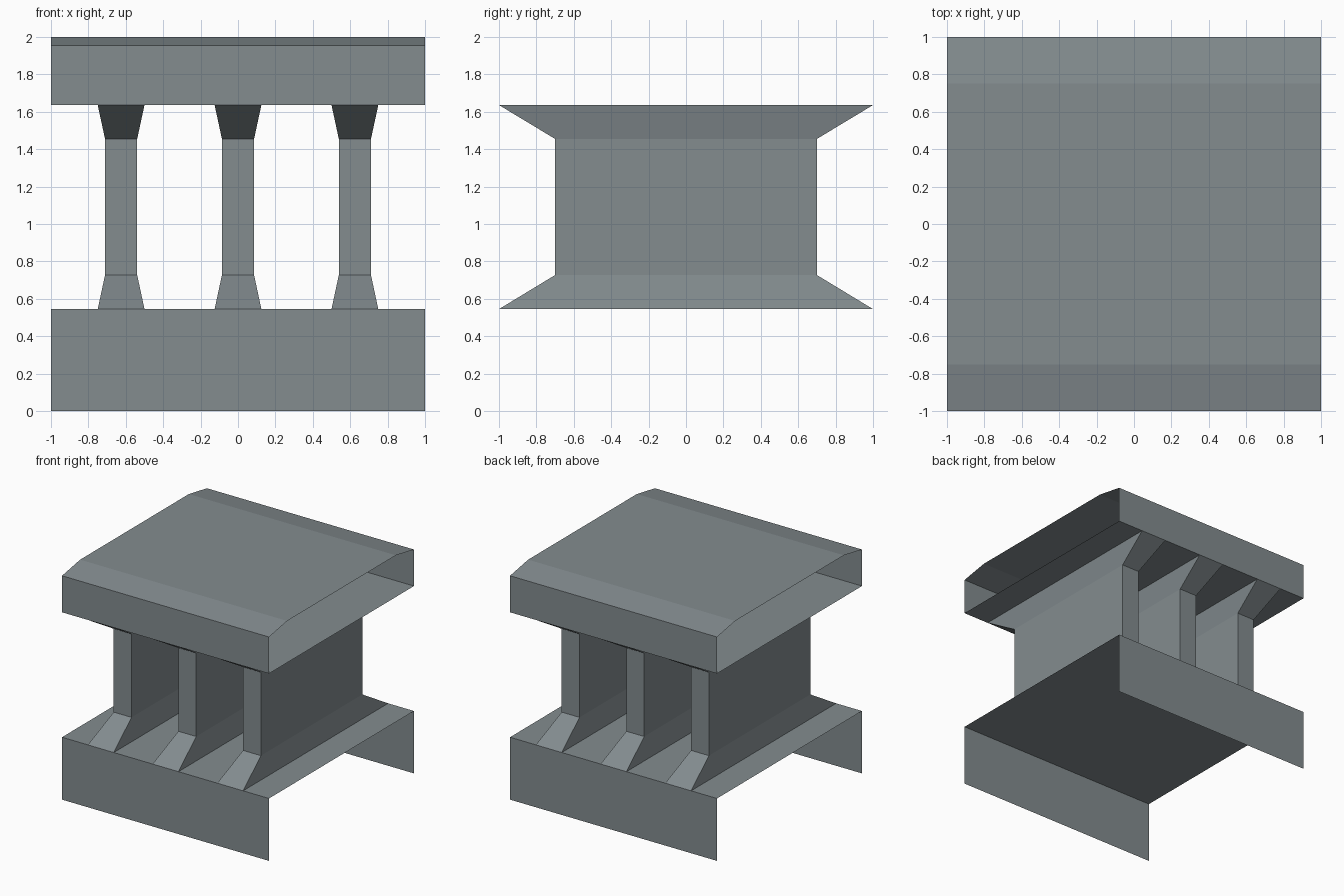
import bpy
import bmesh

if "Cube" in bpy.data.objects:
    bpy.data.objects.remove(bpy.data.objects["Cube"])

stone = bpy.data.materials.new("grey stone")
stone.diffuse_color = (0.227, 0.262, 0.275, 1.0)
stone.use_nodes = True
stone.node_tree.nodes["Principled BSDF"].inputs["Base Color"].default_value = stone.diffuse_color


def finish(name, bm):
    mesh = bpy.data.meshes.new(name)
    bm.to_mesh(mesh)
    bm.free()
    mesh.materials.append(stone)
    obj = bpy.data.objects.new(name, mesh)
    bpy.context.collection.objects.link(obj)
    return obj


def sweep_x(name, profile, closed):
    """Sheet swept from x=-1 to x=1 along a (y, z) profile, ends left open."""
    bm = bmesh.new()
    left = [bm.verts.new((-1, y, z)) for y, z in profile]
    right = [bm.verts.new((1, y, z)) for y, z in profile]
    n = len(profile)
    for i in range(n if closed else n - 1):
        j = (i + 1) % n
        bm.faces.new((left[i], right[i], right[j], left[j]))
    return finish(name, bm)


def baluster(name, cx):
    """Four-sided post flared at both ends, from (half x, half y, z) rings."""
    bm = bmesh.new()
    rings = []
    for hx, hy, z in ((0.125, 1, 0.545), (0.086, 0.7, 0.727),
                      (0.086, 0.7, 1.455), (0.125, 1, 1.636)):
        rings.append([bm.verts.new((cx + sx * hx, sy * hy, z))
                      for sx, sy in ((-1, -1), (1, -1), (1, 1), (-1, 1))])
    for low, high in zip(rings, rings[1:]):
        for i in range(4):
            j = (i + 1) % 4
            bm.faces.new((low[i], low[j], high[j], high[i]))
    return finish(name, bm)


# Base: front, top and back sheets, open below and at the ends
sweep_x("base", [(-1, 0), (-1, 0.545), (1, 0.545), (1, 0)], closed=False)

# Handrail: hollow tube with sloped upper edges, open at the ends
sweep_x("handrail", [(-1, 1.636), (-1, 1.955), (-0.75, 2), (0.75, 2),
                     (1, 1.955), (1, 1.636)], closed=True)

# Three balusters
for label, cx in (("left", -0.625), ("middle", 0), ("right", 0.625)):
    baluster(label + "_baluster", cx)
